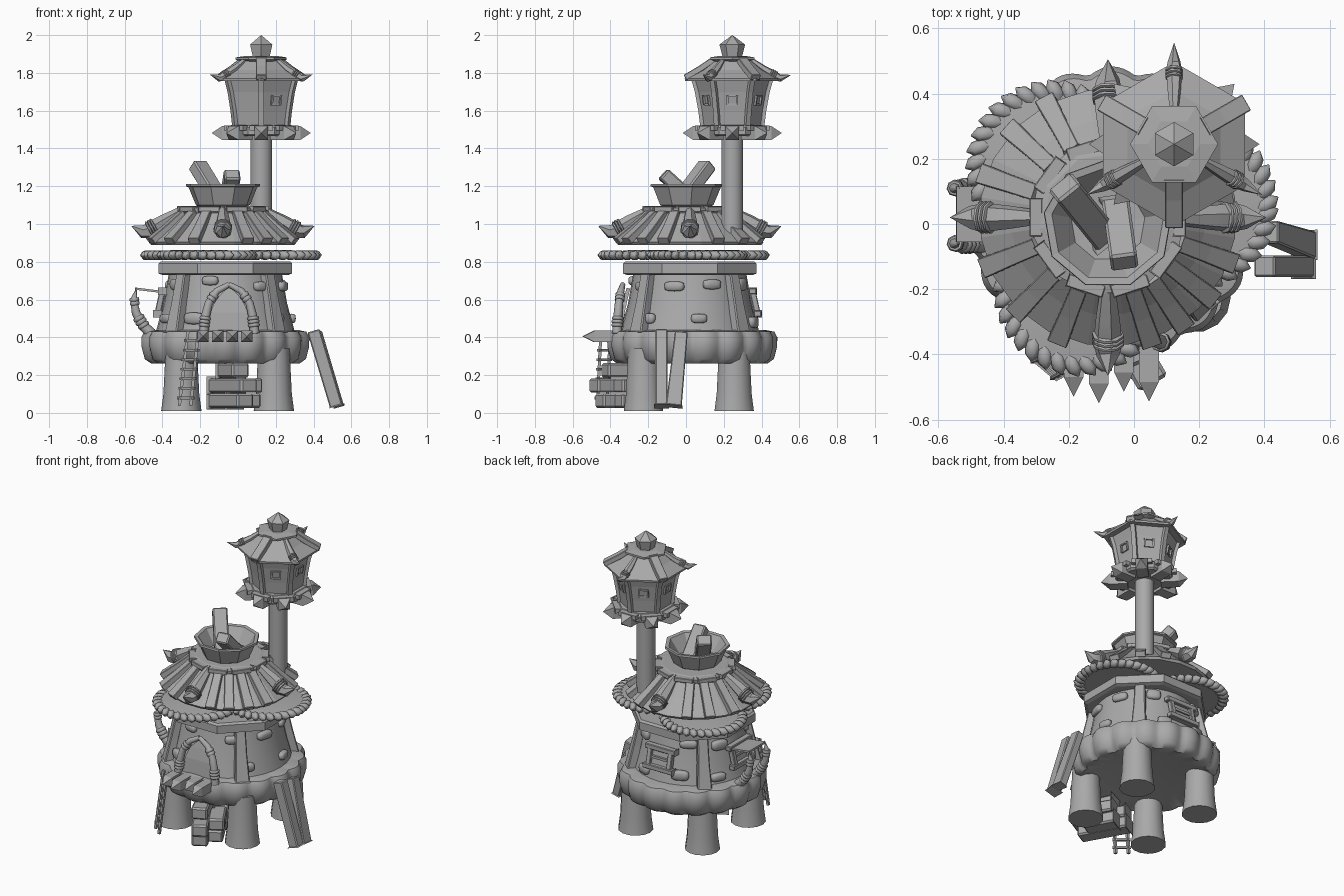
import bpy, bmesh, math, random
from mathutils import Vector as V

random.seed(4)
cube = bpy.data.objects.get("Cube")
if cube:
    bpy.data.objects.remove(cube, do_unlink=True)

grey = bpy.data.materials.new("plain grey")
grey.use_nodes = True
grey.diffuse_color = (0.4, 0.4, 0.4, 1)
grey.node_tree.nodes["Principled BSDF"].inputs["Base Color"].default_value = (0.4, 0.4, 0.4, 1)

HUT, ROOF, TOWER = (-0.067, 0.02), (-0.08, 0.02), (0.123, 0.245)
UP = V((0, 0, 1))


def add(name, bm, smooth=None, bevel=0):
    bmesh.ops.remove_doubles(bm, verts=bm.verts, dist=0.0004)
    if bevel:
        bmesh.ops.bevel(bm, geom=bm.edges[:], offset=bevel, segments=1, affect='EDGES')
    bmesh.ops.recalc_face_normals(bm, faces=bm.faces)
    me = bpy.data.meshes.new(name)
    bm.to_mesh(me)
    bm.free()
    me.materials.append(grey)
    ob = bpy.data.objects.new(name, me)
    bpy.context.collection.objects.link(ob)
    if smooth:
        bpy.context.view_layer.objects.active = ob
        ob.select_set(True)
        bpy.ops.object.shade_smooth_by_angle(angle=math.radians(smooth))
        ob.select_set(False)
    return ob


def polar(c, deg, r, z):
    a = math.radians(deg)
    return V((c[0] + r * math.cos(a), c[1] + r * math.sin(a), z))


def skin(bm, rings):
    """Bridge rings of equal vertex count and cap the ends."""
    n = len(rings[0])
    rings = [[bm.verts.new(p) for p in ring] for ring in rings]
    for a, b in zip(rings, rings[1:]):
        for i in range(n):
            bm.faces.new((a[i], a[(i + 1) % n], b[(i + 1) % n], b[i]))
    bm.faces.new(rings[0])
    bm.faces.new(rings[-1])


def lathe(name, c, profile, sides, phase=0, smooth=None, wave=None):
    bm = bmesh.new()
    skin(bm, [[polar(c, phase + 360 * i / sides, r * (wave(360 * i / sides) if wave else 1), z)
               for i in range(sides)] for r, z in profile])
    return add(name, bm, smooth)


def sweep(name, pts, sizes, sides=4, up=UP, bevel=0, smooth=None):
    """Sweep a polygon along points; sizes are half width and half height."""
    pts = [V(p) for p in pts]
    rings = []
    for i, p in enumerate(pts):
        t = (pts[min(i + 1, len(pts) - 1)] - pts[max(i - 1, 0)]).normalized()
        side = t.cross(V(up)).normalized()
        top = side.cross(t)
        s = sizes[i] if isinstance(sizes, list) else sizes
        k = 2 ** 0.5 if sides == 4 else 1
        rings.append([p + side * s[0] * k * math.cos(a) + top * s[1] * k * math.sin(a)
                      for a in (math.pi / 4 + 2 * math.pi * j / sides for j in range(sides))])
    bm = bmesh.new()
    skin(bm, rings)
    return add(name, bm, smooth, bevel)


def spike_log(name, a, b, tip, w):
    return sweep(name, [a, V(a).lerp(V(b), 0.999), b, tip], [(w, w), (w, w), (w, w), (0.0001, 0.0001)])


def wraps(name, a, b, r, n=3):
    """Rope turns between two points."""
    a, b = V(a), V(b)
    step = (b - a) / n
    for i in range(n):
        p = a + step * i
        sweep(name, [p, p + step * 0.25, p + step * 0.75, p + step],
              [(r * k, r * k) for k in (0.85, 1, 1, 0.85)], 8, (0.3, 0.5, 0.8), smooth=50)


# Legs and scalloped base
for x, y in ((-0.3, -0.225), (0.19, -0.225), (-0.3, 0.255), (0.19, 0.255)):
    lathe("leg", (x, y), [(0.107, 0.01), (0.095, 0.1), (0.083, 0.34)], 14, smooth=50)
BASE = (-0.067, 0.033)
scallop = lambda d: 0.955 + 0.055 * abs(math.sin(math.radians(d * 9)))
lathe("base_ring", BASE, [(0.3, 0.285), (0.395, 0.262), (0.428, 0.285), (0.445, 0.35), (0.446, 0.4),
                          (0.43, 0.43), (0.38, 0.44)], 160, smooth=50, wave=scallop)

# Round wall, diagonal pillars and top rim
wall_r = lambda z: 0.368 - 0.22 * (z - 0.43)
lathe("wall", HUT, [(wall_r(0.42), 0.42), (wall_r(0.58) - 0.008, 0.58), (wall_r(0.76), 0.76)], 32, smooth=40)
for d in (45, 135, 225, 315):
    sweep("pillar", [polar(HUT, d, wall_r(z) + 0.012, z) for z in (0.42, 0.58, 0.75)],
          [(0.045, 0.03), (0.036, 0.026), (0.032, 0.025)], up=polar((0, 0), d, 1, 0), bevel=0.006)
lathe("wall_rim", HUT, [(0.36, 0.73), (0.383, 0.738), (0.383, 0.79), (0.37, 0.802), (0.3, 0.802)], 8, 22.5)


def stone(d, z, w, h):
    bm = bmesh.new()
    bmesh.ops.create_icosphere(bm, subdivisions=2, radius=1)
    rad = polar((0, 0), d, 1, 0)
    tan = rad.cross(UP)
    c = polar(HUT, d, wall_r(z), z)
    for v in bm.verts:
        q = [math.copysign(abs(k) ** 0.6, k) for k in v.co]
        v.co = c + rad * q[0] * 0.022 + tan * q[1] * w + UP * q[2] * h
    add("wall_stone", bm, 60)


for d, z in ((-105, 0.7), (-53, 0.67), (-38, 0.5), (-118, 0.5), (-15, 0.67), (22, 0.68), (8, 0.5),
             (60, 0.68), (112, 0.5), (120, 0.69), (70, 0.48), (155, 0.67), (208, 0.5), (215, 0.68), (150, 0.48)):
    stone(d, z, random.uniform(0.04, 0.06), random.uniform(0.024, 0.034))

# Framed windows at the back and the right side
for d in (90, 180):
    rad = polar((0, 0), d, 1, 0)
    tan = rad.cross(UP)
    spot = lambda u, z, o=0.012: polar(HUT, d, wall_r(z) + o, z) + tan * u
    sweep("window_panel", [spot(0, 0.53, 0.0), spot(0, 0.64, 0.0)], (0.08, 0.01), up=rad)
    for z in (0.525, 0.645):
        sweep("window_beam", [spot(-0.11, z), spot(0.11, z)], (0.02, 0.016), bevel=0.004)
    for u in (-0.075, 0.075):
        sweep("window_post", [spot(u, 0.53), spot(u, 0.64)], (0.016, 0.016), up=rad, bevel=0.004)
    sweep("window_bar", [spot(-0.08, 0.585), spot(0.08, 0.585)], (0.01, 0.008))
sweep("awning", [(-0.4, 0.03, 0.64), (-0.545, 0.03, 0.658)], (0.085, 0.006))
for y in (-0.06, 0.11):
    arc = [(-0.46, y, 0.42), (-0.5, y, 0.46), (-0.54, y, 0.53), (-0.553, y, 0.6), (-0.535, y, 0.665)]
    sweep("window_tusk", arc, [(k, k) for k in (0.03, 0.027, 0.023, 0.018, 0.001)], 8, (0, 1, 0), smooth=50)
    wraps("window_tusk_rope", (-0.495, y, 0.455), (-0.53, y, 0.51), 0.032)
    wraps("window_tusk_rope", (-0.545, y, 0.57), (-0.55, y, 0.61), 0.026, 2)

# Arched doorway of two tusks
DX = -0.047
sweep("door_panel", [(DX, -0.345, 0.42), (DX, -0.335, 0.53), (DX, -0.32, 0.6), (DX, -0.305, 0.66)],
      [(0.115, 0.01), (0.1, 0.01), (0.07, 0.01), (0.01, 0.01)], up=(0, -1, 0))
for s in (-1, 1):
    arc = [(0.135, -0.365, 0.42), (0.128, -0.362, 0.5), (0.108, -0.355, 0.58), (0.065, -0.345, 0.645),
           (0.0, -0.335, 0.68)]
    sweep("door_tusk", [(DX + s * x, y, z) for x, y, z in arc],
          [(k, k) for k in (0.026, 0.024, 0.022, 0.019, 0.014)], 8, (0, 1, 0), smooth=50)
    wraps("door_rope", (DX + s * 0.133, -0.364, 0.455), (DX + s * 0.126, -0.361, 0.51), 0.031)
    wraps("door_rope", (DX + s * 0.1, -0.352, 0.595), (DX + s * 0.075, -0.347, 0.63), 0.027, 2)

# Porch logs, slanting step blocks, ladder and leaning boards
for i, tip in enumerate((-0.53, -0.55, -0.515, -0.545)):
    x = -0.185 + 0.077 * i
    spike_log("porch_log", (x, -0.3, 0.405), (x, tip + 0.06, 0.405), (x, tip, 0.405), 0.03)
for a, b, z in (((-0.115, -0.18), (0.04, -0.46), 0.065), ((-0.02, -0.18), (0.08, -0.36), 0.065),
                ((-0.115, -0.19), (0.06, -0.49), 0.145), ((-0.01, -0.19), (0.09, -0.36), 0.145),
                ((-0.065, -0.25), (0.015, -0.43), 0.225)):
    sweep("step_block", [(*a, z), (*b, z)], (0.05, 0.038), bevel=0.01)
foot = [V((-0.31, -0.42, 0.04)), V((-0.25, -0.47, 0.04))]
head = [V((-0.265, -0.4, 0.43)), V((-0.21, -0.45, 0.43))]
for a, b in zip(foot, head):
    sweep("ladder_rail", [a, b], (0.008, 0.008), up=(0, 1, 0))
for i in range(7):
    t = 0.1 + 0.13 * i
    a, b = foot[0].lerp(head[0], t), foot[1].lerp(head[1], t)
    sweep("ladder_rung", [a + (a - b) * 0.2, b + (b - a) * 0.2], (0.007, 0.007))
sweep("leaning_board", [(0.52, -0.13, 0.035), (0.4, -0.13, 0.435)], (0.033, 0.034), up=(1, 0, 0), bevel=0.006)
sweep("leaning_board", [(0.535, -0.065, 0.035), (0.42, -0.025, 0.425)], [(0.042, 0.025), (0.034, 0.025)],
      up=(1, 0, 0), bevel=0.005)

# Three overlapping round thatch mats with knotted, jagged edges
for c in ((-0.165, -0.2), (0.175, 0.06), (-0.25, 0.175)):
    lathe("thatch_mat", c, [(0.1, 0.825), (0.235, 0.822), (0.235, 0.846), (0.1, 0.862)], 36, smooth=40)
    for d in range(0, 360, 11):
        a, b = polar(c, d - 5, 0.205, 0.833), polar(c, d + 5, 0.268, 0.836)
        sweep("thatch_knot", [a, a.lerp(b, 0.3), a.lerp(b, 0.7), b],
              [(0.014, 0.014), (0.026, 0.026), (0.023, 0.025), (0.002, 0.002)], 6, smooth=60)

# Main roof cone with boards
lathe("roof", ROOF, [(0.385, 0.89), (0.395, 0.905), (0.3, 0.985), (0.21, 1.075), (0.12, 1.08)], 20, 9)
for q, angles in enumerate(((22, 45, 67), (28, 48, 71), (22, 46, 68), (19, 35, 52, 70))):
    for d in angles:
        d += q * 90
        sweep("roof_board", [polar(ROOF, d, r, z) for r, z in ((0.23, 1.06), (0.32, 0.982), (0.41, 0.91))],
              [(0.026, 0.015), (0.028, 0.017), (0.032, 0.019)], bevel=0.003)


def horn(c, d, path, w):
    """Ridge beam that curls up into a bound spike."""
    p = [polar(c, d, r, z) for r, z in path]
    sweep("ridge_horn", p, [(w * k, w * k) for k in (0.6, 0.95, 1.15, 0.9, 0.01)], 6, smooth=25)
    wraps("ridge_rope", p[1].lerp(p[2], 0.6), p[2].lerp(p[3], 0.2), w * 1.25)


for d in (0, 90, 180, 270):
    horn(ROOF, d, ((0.22, 1.07), (0.31, 1.015), (0.385, 0.967), (0.425, 0.96), (0.485, 0.99)), 0.04)

# Collar, broken funnel and beams standing in it
lathe("roof_collar", ROOF, [(0.2, 1.062), (0.238, 1.058), (0.242, 1.085), (0.2, 1.095), (0.1, 1.095)], 10, 9)
for i in range(10):
    sweep("collar_slab", [polar(ROOF, i * 36 - 15, 0.228, 1.078), polar(ROOF, i * 36 + 15, 0.228, 1.078)],
          (0.02, 0.014), bevel=0.003)
lathe("funnel", (-0.08, 0.0), [(0.125, 1.09), (0.145, 1.1), (0.185, 1.195), (0.2, 1.2), (0.198, 1.213), (0.175, 1.21),
                               (0.115, 1.12), (0.05, 1.115)], 9, 10)
sweep("broken_beam", [(-0.09, -0.04, 1.11), (-0.215, 0.115, 1.315)], (0.045, 0.035), bevel=0.008)
sweep("broken_beam", [(-0.055, 0.06, 1.1), (-0.03, -0.12, 1.265)], (0.042, 0.035), bevel=0.008)

# Watch tower: pole, spiked platform and six-sided cabin
lathe("tower_pole", TOWER, [(0.058, 0.94), (0.058, 1.5)], 14, smooth=50)
lathe("tower_floor", TOWER, [(0.17, 1.465), (0.185, 1.475), (0.185, 1.51), (0.17, 1.525)], 8, 22.5)
for d in range(0, 360, 45):
    spike_log("platform_spike", polar(TOWER, d, 0.1, 1.482), polar(TOWER, d, 0.208, 1.482),
              polar(TOWER, d, 0.262, 1.482), 0.036)
    sweep("platform_edge", [polar(TOWER, d - 19, 0.19, 1.508), polar(TOWER, d + 19, 0.19, 1.508)], (0.018, 0.014))
cabin = [(0.158, 1.52), (0.168, 1.6), (0.186, 1.7), (0.212, 1.79)]
lathe("cabin", TOWER, cabin, 6, 30)
for k in range(6):
    d = 30 + 60 * k
    sweep("cabin_post", [polar(TOWER, d, r, z) for r, z in cabin], (0.014, 0.012), up=polar((0, 0), d, 1, 0))
    if k != 4:
        d = 60 * k
        rad = polar((0, 0), d, 1, 0)
        c = polar(TOWER, d, 0.153, 1.655)
        tan = rad.cross(UP)
        for s in (-1, 1):
            sweep("cabin_window_side", [c + tan * s * 0.026 - UP * 0.025, c + tan * s * 0.026 + UP * 0.025 + rad * 0.008],
                  (0.005, 0.008), up=rad)
            e = c + UP * s * 0.023 + rad * 0.004 * s
            sweep("cabin_window_edge", [e - tan * 0.03, e + tan * 0.03], (0.008, 0.005))

# Tower roof, ridge horns, cap and finial
lathe("tower_roof", TOWER, [(0.19, 1.76), (0.25, 1.757), (0.252, 1.77), (0.165, 1.815), (0.1, 1.868)], 6, 30)
for d in (90, 210, 330):
    horn(TOWER, d, ((0.1, 1.868), (0.165, 1.82), (0.225, 1.785), (0.255, 1.772), (0.312, 1.79)), 0.022)
    sweep("tower_roof_board", [polar(TOWER, d + 60, r, z) for r, z in ((0.1, 1.87), (0.165, 1.825), (0.25, 1.775))],
          (0.028, 0.016), bevel=0.003)
lathe("tower_cap", TOWER, [(0.1, 1.86), (0.135, 1.87), (0.135, 1.882), (0.08, 1.89)], 6)
lathe("finial", TOWER, [(0.05, 1.88), (0.068, 1.95), (0.0005, 2.0)], 6, 30)
